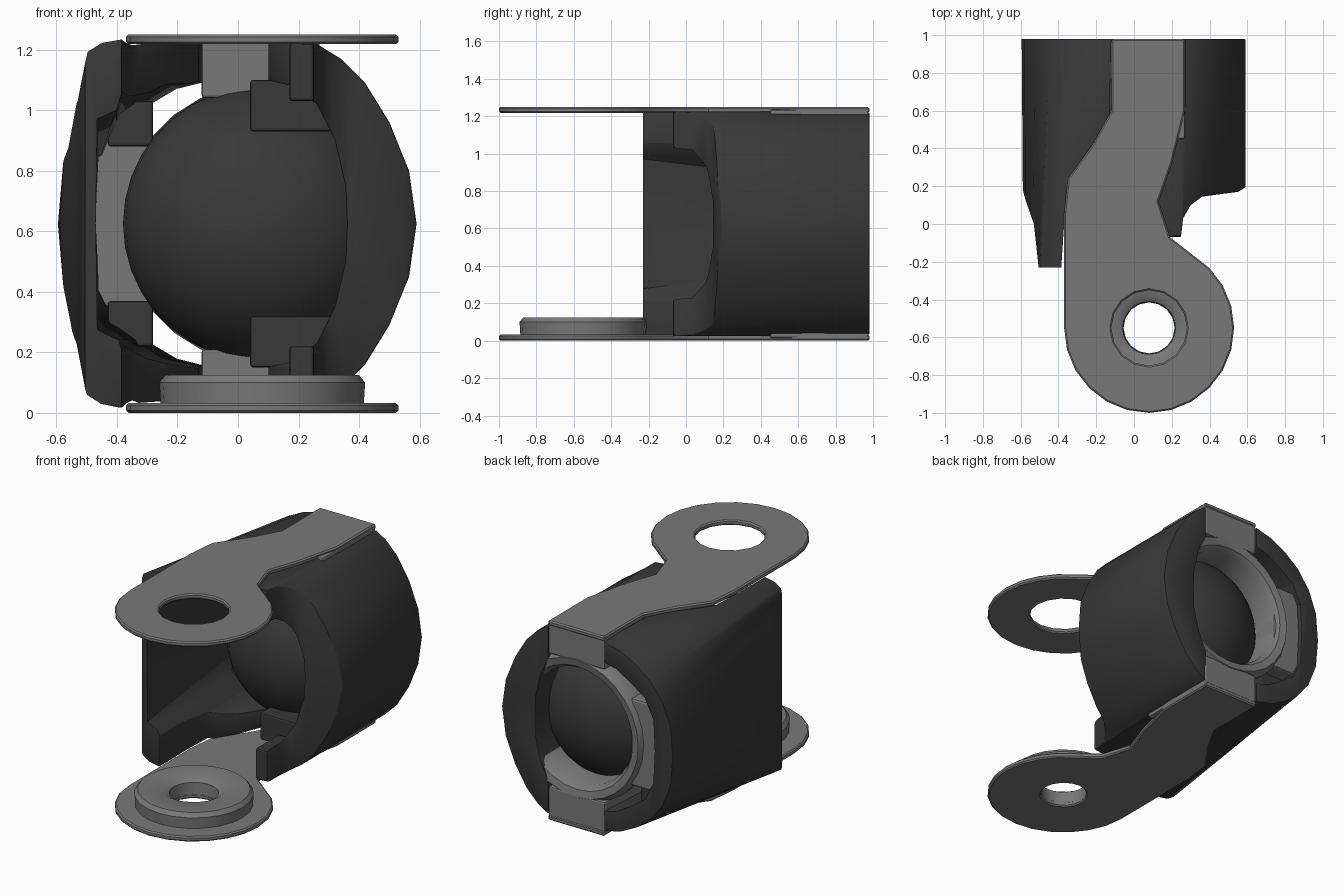
import bpy, bmesh
from math import sin, cos, pi, radians
from mathutils import Matrix

if "Cube" in bpy.data.objects:
    bpy.data.objects.remove(bpy.data.objects["Cube"])

MID = 0.625          # height of the mirror plane
AX = 0.075           # x of the barrel axis
LUG = (0.08, -0.55)  # pivot hole centre


def material(name, v):
    m = bpy.data.materials.new(name)
    m.diffuse_color = (v, v, v, 1)
    m.use_nodes = True
    m.node_tree.nodes["Principled BSDF"].inputs["Base Color"].default_value = m.diffuse_color
    return m


DARK = material("dark_cover", 0.04)
METAL = material("grey_metal", 0.19)


def finish(bm, name, mat):
    bmesh.ops.recalc_face_normals(bm, faces=bm.faces)
    me = bpy.data.meshes.new(name)
    bm.to_mesh(me)
    bm.free()
    ob = bpy.data.objects.new(name, me)
    bpy.context.collection.objects.link(ob)
    me.materials.append(mat)
    return ob


def loft(name, a, b, mat=DARK):
    """Solid between two outlines of 3D points."""
    bm = bmesh.new()
    va, vb = [[bm.verts.new(p) for p in pts] for pts in (a, b)]
    bm.faces.new(va)
    bm.faces.new(vb[::-1])
    for i in range(len(va)):
        j = (i + 1) % len(va)
        bm.faces.new((va[j], va[i], vb[i], vb[j]))
    return finish(bm, name, mat)


def prism(name, pts, z0, z1, mat=DARK):
    return loft(name, [(x, y, z0) for x, y in pts], [(x, y, z1) for x, y in pts], mat)


def box(name, x0, x1, y0, y1, z0, z1, mat=DARK):
    return prism(name, [(x0, y0), (x1, y0), (x1, y1), (x0, y1)], z0, z1, mat)


def lathe(name, profile, n, matrix, mat):
    """Closed (radius, height) profile spun round local z."""
    bm = bmesh.new()
    rings = [[bm.verts.new((r * cos(2 * pi * i / n), r * sin(2 * pi * i / n), h))
              for r, h in profile] for i in range(n)]
    k = len(profile)
    for i in range(n):
        a, b = rings[i], rings[(i + 1) % n]
        for j in range(k):
            bm.faces.new((a[j], b[j], b[(j + 1) % k], a[(j + 1) % k]))
    bm.transform(matrix)
    return finish(bm, name, mat)


def bake(ob):
    dg = bpy.context.evaluated_depsgraph_get()
    me = bpy.data.meshes.new_from_object(ob.evaluated_get(dg))
    ob.modifiers.clear()
    ob.data = me


def boolean(ob, other, op):
    m = ob.modifiers.new("cut", "BOOLEAN")
    m.operation, m.object, m.solver = op, other, "EXACT"
    bake(ob)
    bpy.data.objects.remove(other)


def bevel(ob, w, seg=2):
    m = ob.modifiers.new("round", "BEVEL")
    m.width, m.segments, m.limit_method, m.angle_limit = w, seg, "ANGLE", radians(40)
    bake(ob)


def smooth(ob, angle=35):
    bpy.ops.object.select_all(action="DESELECT")
    ob.select_set(True)
    bpy.context.view_layer.objects.active = ob
    bpy.ops.object.shade_smooth_by_angle(angle=radians(angle))


def mirrored(half):
    """Complete an upper half profile across the mid height."""
    return half + [(x, 2 * MID - z) for x, z in reversed(half) if abs(z - MID) > 1e-4]


def cover(name, front, rear, plan):
    """Loft a C-shaped wall from front to rear section, trimmed by its plan."""
    ends = []
    for y, (outer, inner) in ((-0.3, front), (1.02, rear)):
        ends.append([(x, y, z) for x, z in mirrored(outer) + mirrored(inner)[::-1]])
    ob = loft(name, *ends)
    boolean(ob, prism("plan", plan, -0.2, 1.5), "INTERSECT")
    bevel(ob, 0.02)
    smooth(ob)


# left cover: squarish at the front, round at the rear
cover("left_cover",
      ([(-0.08, 1.225), (-0.40, 1.235), (-0.46, 1.225), (-0.50, 1.20), (-0.535, 1.05),
        (-0.575, 0.85), (-0.585, MID)],
       [(-0.08, 1.12), (-0.28, 1.10), (-0.38, 1.07), (-0.40, 1.01), (-0.465, 0.98), (-0.47, MID)]),
      ([(-0.08, 1.225), (-0.22, 1.19), (-0.34, 1.13), (-0.44, 1.05), (-0.525, 0.94),
        (-0.58, 0.80), (-0.595, MID)],
       [(-0.08, 1.10), (-0.20, 1.07), (-0.30, 1.01), (-0.40, 0.94), (-0.46, 0.82), (-0.47, MID)]),
      [(-0.60, 0.98), (-0.12, 0.98), (-0.13, 0.58), (-0.24, 0.35), (-0.35, 0.20),
       (-0.37, 0.0), (-0.385, -0.23), (-0.505, -0.23), (-0.53, 0.0), (-0.575, 0.13), (-0.60, 0.22)])

# right cover: constant round section
right = ([(0.05, 1.225), (0.25, 1.225), (0.34, 1.17), (0.42, 1.09), (0.50, 0.96),
          (0.565, 0.80), (0.59, MID)],
         [(0.05, 1.11), (0.18, 1.08), (0.26, 1.02), (0.32, 0.90), (0.355, 0.75), (0.36, MID)])
cover("right_cover", right, right,
      [(0.27, 0.98), (0.60, 0.98), (0.60, 0.20), (0.55, 0.17), (0.36, 0.145), (0.30, 0.10),
       (0.26, 0.03), (0.25, -0.06), (0.18, -0.07), (0.10, 0.08), (0.12, 0.22), (0.22, 0.42),
       (0.27, 0.62)])

# fork arms: strap outline running into a round pivot lug
arc = [(LUG[0] + 0.45 * cos(radians(a)), LUG[1] + 0.45 * sin(radians(a)))
       for a in range(45, -181, -15)]
arm = [(-0.12, 0.98), (0.27, 0.98), (0.27, 0.60), (0.20, 0.32), (0.13, 0.12), (0.19, -0.07)] + arc \
    + [(-0.37, 0.05), (-0.35, 0.24), (-0.22, 0.42), (-0.12, 0.60)]
for name, z0, z1, r in (("upper_arm", 1.218, 1.25, 0.20), ("lower_arm", 0.0, 0.032, 0.135)):
    ob = prism(name, arm, z0, z1, METAL)
    hole = [(LUG[0] + r * cos(i * pi / 8), LUG[1] + r * sin(i * pi / 8)) for i in range(16)]
    boolean(ob, prism("hole", hole, z0 - 0.1, z1 + 0.1), "DIFFERENCE")
    bevel(ob, 0.008, 1)
    smooth(ob)

# raised washer on the lower lug
smooth(lathe("pivot_washer",
             [(0.135, 0.02), (0.335, 0.02), (0.34, 0.10), (0.32, 0.125), (0.18, 0.125), (0.14, 0.10)],
             24, Matrix.Translation((LUG[0], LUG[1], 0)), METAL))

# barrel ring round the rear opening, axis along y
ring_matrix = Matrix.Translation((AX, 0, MID)) @ Matrix.Rotation(radians(-90), 4, "X")
smooth(lathe("rear_ring",
             [(0.36, 0.77), (0.45, 0.77), (0.46, 0.93), (0.43, 0.98), (0.385, 0.97), (0.36, 0.93)],
             28, ring_matrix, METAL))

# domed core
bm = bmesh.new()
bmesh.ops.create_uvsphere(bm, u_segments=32, v_segments=18, radius=0.455)
bm.transform(Matrix.Translation((AX, 0.54, MID)) @ Matrix.Diagonal((1, 0.86, 1, 1)))
smooth(finish(bm, "domed_core", DARK), 60)

# rear bridge and mirrored upper / lower blocks joining ring, arms and covers
bevel(box("left_bridge", -0.50, -0.28, 0.80, 0.95, 0.35, 0.90, METAL), 0.015)
blocks = [("rear_bridge", -0.12, 0.27, 0.45, 0.975, 1.04, 1.235, METAL),
          ("corner_block", -0.43, -0.28, 0.55, 0.85, 0.88, 1.03, DARK),
          ("clip", 0.04, 0.31, 0.16, 0.42, 0.93, 1.10, DARK),
          ("front_tab", 0.17, 0.25, -0.07, 0.16, 1.03, 1.22, DARK)]
for name, x0, x1, y0, y1, z0, z1, mat in blocks:
    bevel(box("upper_" + name, x0, x1, y0, y1, z0, z1, mat), 0.01)
    bevel(box("lower_" + name, x0, x1, y0, y1, 2 * MID - z1, 2 * MID - z0, mat), 0.01)
